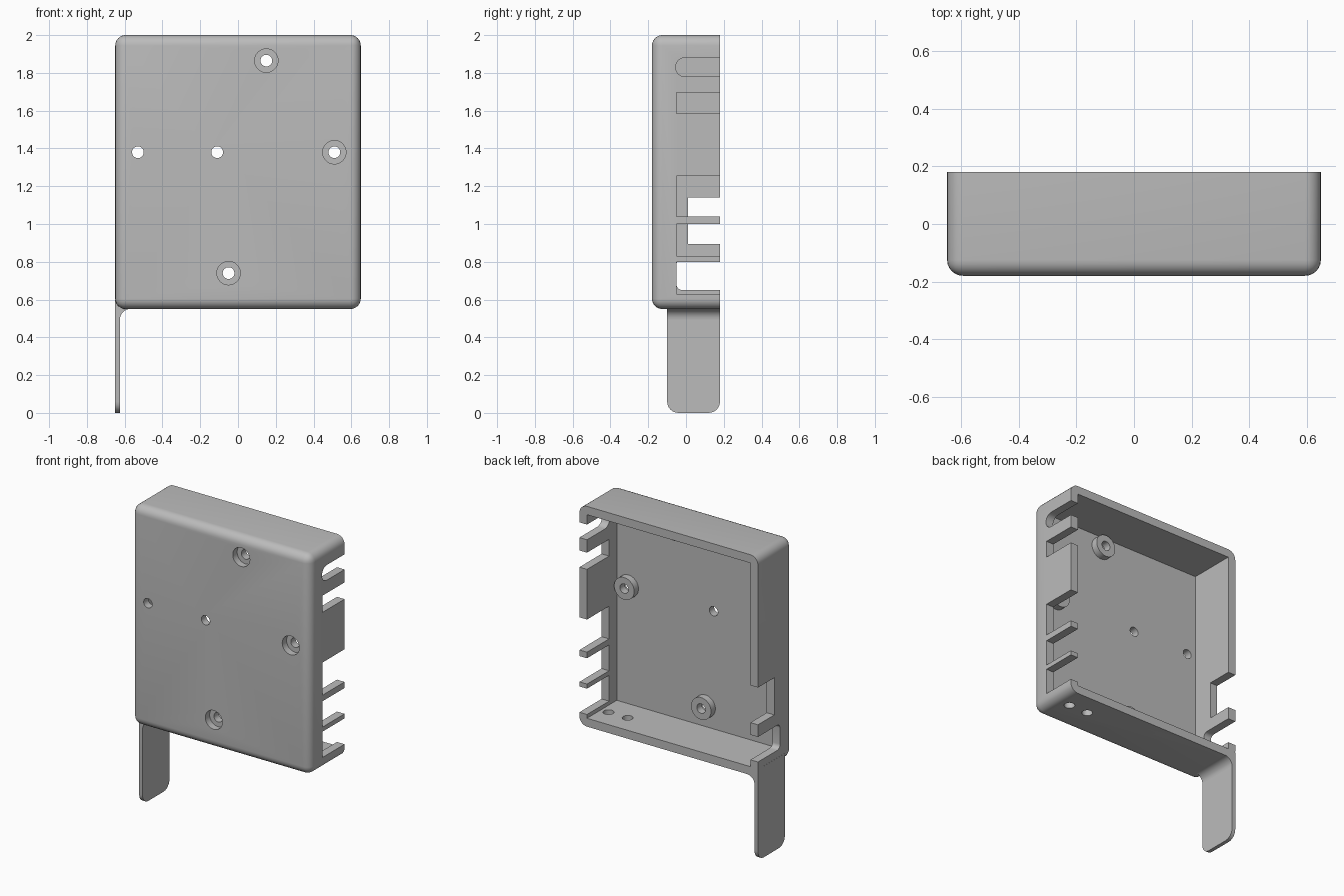
import bpy, bmesh, math
from mathutils import Matrix

if "Cube" in bpy.data.objects:
    bpy.data.objects.remove(bpy.data.objects["Cube"], do_unlink=True)

grey = bpy.data.materials.new("plain grey")
grey.use_nodes = True
colour = (0.5, 0.5, 0.5, 1)
grey.diffuse_color = colour
grey.node_tree.nodes["Principled BSDF"].inputs["Base Color"].default_value = colour

W, BACK, BASE, TOP, WALL = 0.65, 0.18, 0.55, 2.0, 0.055


def finish(bm, name):
    bmesh.ops.recalc_face_normals(bm, faces=bm.faces)
    mesh = bpy.data.meshes.new(name)
    bm.to_mesh(mesh)
    bm.free()
    mesh.materials.append(grey)
    ob = bpy.data.objects.new(name, mesh)
    bpy.context.collection.objects.link(ob)
    return ob


def box(name, x, y, z, radius=0, pick=None):
    """Box between (min, max) pairs; edges chosen by pick are rounded."""
    bm = bmesh.new()
    bmesh.ops.create_cube(bm, size=1)
    for v in bm.verts:
        v.co = [(lo + hi) / 2 + c * (hi - lo) for c, (lo, hi) in zip(v.co, (x, y, z))]
    if radius:
        edges = [e for e in bm.edges if pick(e.verts[0].co, e.verts[1].co)]
        bmesh.ops.bevel(bm, geom=edges, offset=radius, segments=6, profile=0.5,
                        affect='EDGES', clamp_overlap=True)
    return finish(bm, name)


def cylinder(name, centre, radius, depth, axis='Y'):
    bm = bmesh.new()
    turn = Matrix.Rotation(math.pi / 2, 4, 'X') if axis == 'Y' else Matrix()
    bmesh.ops.create_cone(bm, cap_ends=True, segments=40, radius1=radius, radius2=radius,
                          depth=depth, matrix=Matrix.Translation(centre) @ turn)
    return finish(bm, name)


def combine(target, tool, operation='DIFFERENCE'):
    mod = target.modifiers.new("cut", 'BOOLEAN')
    mod.operation, mod.object, mod.solver = operation, tool, 'EXACT'
    bpy.context.view_layer.objects.active = target
    bpy.ops.object.modifier_apply(modifier=mod.name)
    bpy.data.objects.remove(tool, do_unlink=True)


# Open-backed tray with rounded front and corners
case = box("case", (-W, W), (-0.18, BACK), (BASE, TOP), 0.055,
           lambda a, b: min(a.y, b.y) < 0)
combine(case, box("cavity", (WALL - W, W - WALL), (-0.13, 0.4), (BASE + WALL, TOP - WALL)))


# Connector slots, open to the back
def inner_end(a, b):
    return abs(a.y - b.y) < 0.001 and abs(a.z - b.z) < 0.001 and a.y < 0.1


for side, y, low, high, radius in (
        (1, -0.055, 1.78, 1.88, 0.049),
        (1, -0.05, 1.585, 1.695, 0),
        (1, -0.05, 1.04, 1.255, 0),
        (1, -0.05, 0.83, 1.0, 0),
        (1, -0.05, 0.63, 0.80, 0),
        (-1, 0.01, 0.895, 1.14, 0),
        (-1, -0.05, 0.65, 0.815, 0.03)):
    span = sorted((side * 0.58, side * 0.8))
    combine(case, box("slot", span, (y, 0.4), (low, high), radius, inner_end))

# Screw bosses with counterbores from the front
for x, z in ((0.15, 1.865), (0.51, 1.38), (-0.05, 0.74)):
    combine(case, cylinder("boss", (x, -0.115, z), 0.073, 0.06), 'UNION')
    combine(case, cylinder("counterbore", (x, -0.185, z), 0.062, 0.1))
    combine(case, cylinder("screw_hole", (x, -0.1, z), 0.031, 0.4))

# Plain holes through the front and the bottom
for x in (-0.53, -0.11):
    combine(case, cylinder("front_hole", (x, -0.15, 1.38), 0.031, 0.2))
for x in (0.54, 0.40):
    combine(case, cylinder("bottom_hole", (x, 0.035, BASE), 0.033, 0.3, 'Z'))

# Hanging tab with rounded lower corners
tab = box("tab", (-W, -0.625), (-0.1, BACK), (0, 0.6), 0.06,
          lambda a, b: abs(a.x - b.x) > 0.01 and a.z < 0.1)

# Concave fillet where the tab meets the case
R = 0.055
bm = bmesh.new()
arc = [(-0.625 + R - R * math.cos(t), BASE - R + R * math.sin(t))
       for t in (i * math.pi / 16 for i in range(9))]
outline = arc + [(arc[-1][0], BASE + 0.02), (-0.64, BASE + 0.02), (-0.64, BASE - R)]
face = bm.faces.new([bm.verts.new((x, -0.1, z)) for x, z in outline])
grown = bmesh.ops.extrude_face_region(bm, geom=[face])
for v in grown["geom"]:
    if isinstance(v, bmesh.types.BMVert):
        v.co.y = BACK
# The extruded face leaves its source cap in place, closing the front end
fillet = finish(bm, "tab_fillet")

# Smooth curves, sharp edges
bpy.context.view_layer.update()
for ob in (case, tab, fillet):
    ob.select_set(True)
bpy.context.view_layer.objects.active = case
bpy.ops.object.shade_smooth_by_angle(angle=math.radians(30))
